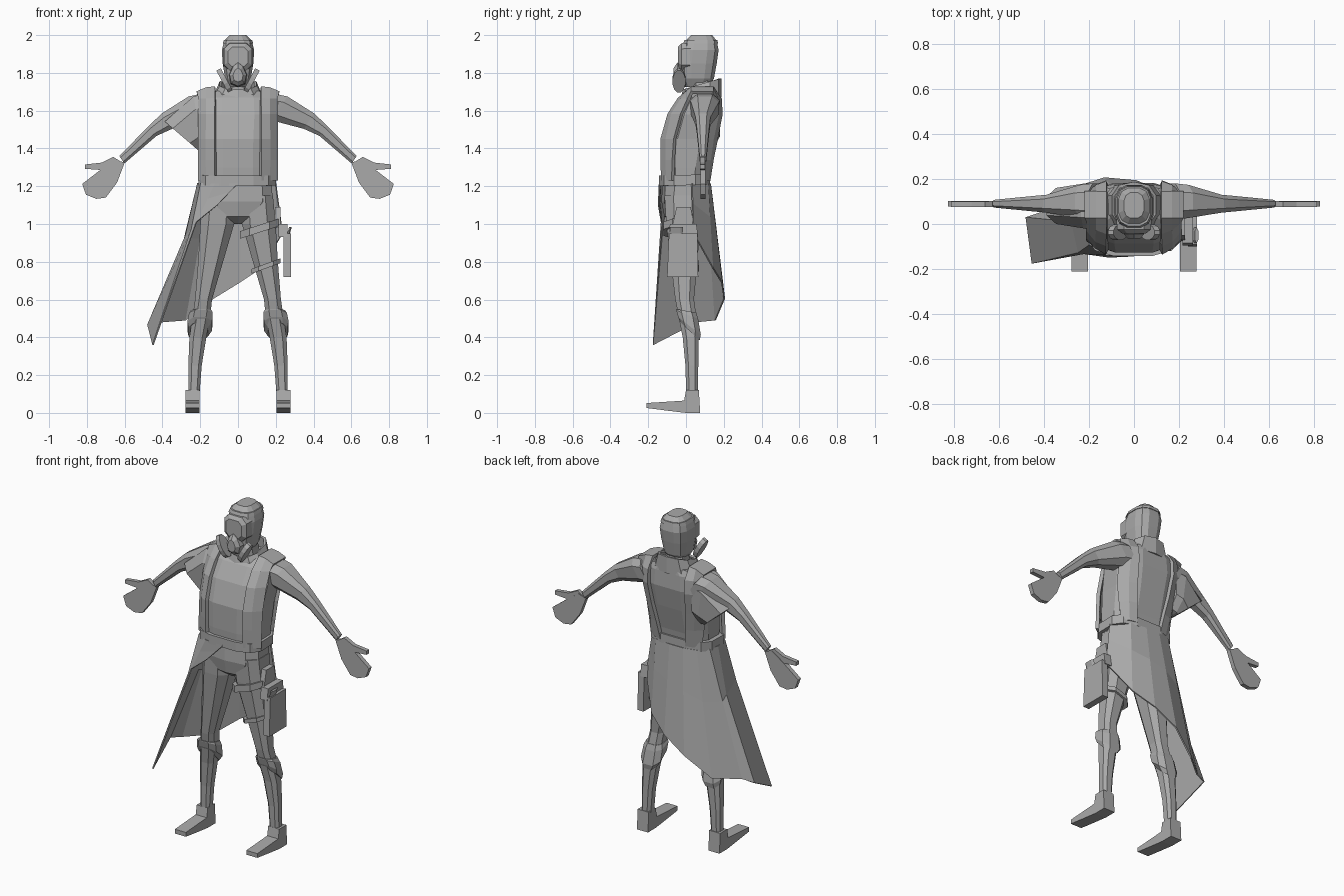
import bpy, bmesh, math
from mathutils import Vector as V

grey = bpy.data.materials.new("plain_grey")
grey.diffuse_color = (0.4, 0.4, 0.4, 1)


def mesh(name, verts, faces, solid=0):
    bm = bmesh.new()
    vs = [bm.verts.new(v) for v in verts]
    for f in faces:
        bm.faces.new([vs[i] for i in f])
    bmesh.ops.recalc_face_normals(bm, faces=bm.faces)
    me = bpy.data.meshes.new(name)
    bm.to_mesh(me)
    bm.free()
    me.materials.append(grey)
    ob = bpy.data.objects.new(name, me)
    bpy.context.collection.objects.link(ob)
    if solid:
        m = ob.modifiers.new("thickness", 'SOLIDIFY')
        m.thickness, m.offset = solid, 0
    return ob


def spow(a, p):
    return math.copysign(abs(a) ** p, a)


def ring(c, u, v, n=8, p=0.75):
    """Rounded-box cross-section around c with half axes u and v."""
    out = []
    for i in range(n):
        a = 2 * math.pi * (i + 0.5) / n
        out.append(V(c) + V(u) * spow(math.cos(a), p) + V(v) * spow(math.sin(a), p))
    return out


def loft(name, rings, s=1, cap=True, close=True, solid=0):
    n = len(rings[0])
    verts = [(v[0] * s, v[1], v[2]) for r in rings for v in r]
    faces = [(k * n + i, k * n + (i + 1) % n, (k + 1) * n + (i + 1) % n, (k + 1) * n + i)
             for k in range(len(rings) - 1) for i in range(n if close else n - 1)]
    if cap and close:
        faces += [tuple(range(n)), tuple(range((len(rings) - 1) * n, len(rings) * n))]
    return mesh(name, verts, faces, solid)


def level(z, x0, x1, yf, yb, n=8, p=0.75, slope=0):
    """Horizontal ring from its extents; slope lowers the back."""
    return ring(((x0 + x1) / 2, (yf + yb) / 2, z), ((x1 - x0) / 2, 0, 0),
                (0, (yb - yf) / 2, -slope), n, p)


def prism(name, pts, axis, a, b, s=1):
    """Extrude an outline between a and b along x or y."""
    put = (lambda p, t: (t, p[0], p[1])) if axis == 'x' else (lambda p, t: (p[0], t, p[1]))
    return loft(name, [[put(p, a) for p in pts], [put(p, b) for p in pts]], s)


# Torso
TORSO = [(1.20, .185, -.125, .11), (1.30, .19, -.13, .125), (1.45, .195, -.13, .16),
         (1.58, .21, -.09, .185), (1.67, .20, -.03, .18), (1.705, .13, .01, .175)]
loft("torso", [level(z, -r, r, f, b, 12, .65) for z, r, f, b in TORSO])


def torso_point(x, z, side, off):
    """Point on the torso front (-1) or back (1), pushed out by off."""
    for a, b in zip(TORSO, TORSO[1:]):
        if a[0] <= z <= b[0]:
            t = (z - a[0]) / (b[0] - a[0])
            _, r, f, k = [i + (j - i) * t for i, j in zip(a, b)]
    q = min(abs(x) / r, .97)
    y = (k - f) / 2 * (1 - q ** (2 / .65)) ** (.65 / 2)
    return V((x, (f + k) / 2 + side * (y + off), z))


# Shoulder straps running over from belt to belt
for s, nm in ((1, "left"), (-1, "right")):
    rows = []
    for z in (1.23, 1.34, 1.45, 1.58, 1.66):
        rows.append([torso_point(x, z, -1, .008) for x in (.12, .165, .205)])
    for y in (.03, .14):
        rows.append([V((x, y, z)) for x, z in ((.12, 1.72), (.165, 1.715), (.215, 1.695))])
    for z, d in ((1.66, 0), (1.58, 0), (1.45, .01), (1.34, .025), (1.23, .04)):
        rows.append([torso_point(x - d, z, 1, .008) for x in (.12, .165, .205)])
    loft("strap_" + nm, rows, s, close=False, solid=.02)

# Belt and pelvis
loft("belt", [level(z, -.215, .205, -.145, .13, 12, .65, -.003) for z in (1.205, 1.26)])
loft("pelvis", [level(z, -r, r, f, b, 10, .7) for z, r, f, b in
                ((1.22, .185, -.125, .11), (1.12, .19, -.13, .1),
                 (1.04, .12, -.115, .07), (1.0, .03, -.06, .03))])

# Neck and open collar
loft("neck", [level(1.66, -.075, .075, .02, .16), level(1.78, -.055, .055, .02, .14)])
loft("collar", [level(1.67, -.13, .13, -.02, .18, 10), level(1.74, -.095, .095, -.01, .18, 10, slope=-.03)],
     cap=False, solid=.014)

# Head, visor and helmet brow
loft("head", [level(z, -r, r, f, b, 12, .7) for z, r, f, b in
              ((1.725, .045, .0, .12), (1.77, .07, -.025, .15), (1.85, .083, -.03, .165),
               (1.92, .088, -.025, .175), (1.97, .075, -.005, .165), (2.0, .045, .025, .14))])
loft("visor", [ring((0, y, 1.885), (w, 0, 0), (0, 0, h), 8, .6) for y, w, h in
               ((.03, .083, .08), (-.025, .078, .075), (-.042, .055, .055))])
loft("brow_band", [level(1.955, -.083, .083, -.018, .172, 12, .7),
                   level(1.975, -.076, .076, -.01, .168, 12, .7)])
# Breathing mask and its two tilted filters
MUZZLE = [(0, 1.855), (.025, 1.835), (.045, 1.79), (.035, 1.745), (0, 1.73),
          (-.035, 1.745), (-.045, 1.79), (-.025, 1.835)]
loft("mask", [[(x * k, y, 1.785 + (z - 1.785) * k) for x, z in MUZZLE]
              for y, k in ((.0, 1.1), (-.045, 1), (-.065, .6))])
for s, nm in ((1, "left"), (-1, "right")):
    loft("filter_" + nm, [ring((.072 + d, -.037, 1.76 - d * .5), (.032, 0, .06), (0, .035, 0), 12, 1)
                          for d in (-.012, .012)], s)

# Arms, hands, legs, boots
THUMB = [(.62, 1.33), (.66, 1.355), (.72, 1.325), (.81, 1.315), (.81, 1.292), (.71, 1.285)]
HAND = [(.60, 1.325), (.65, 1.34), (.73, 1.285), (.825, 1.212), (.805, 1.155),
        (.75, 1.133), (.70, 1.14), (.64, 1.22)]
FOOT = [(-.21, .052), (-.21, .026), (-.1, .012), (0, 0), (.075, 0), (.068, .12), (0, .12), (-.01, .065)]
for s, nm in ((1, "left"), (-1, "right")):
    loft("arm_" + nm, [ring((x, y, z), (r * .55, 0, r * .84), (0, w, 0), 8) for x, y, z, r, w in
                       ((.16, .1, 1.62, .085, .085), (.22, .1, 1.612, .08, .078),
                        (.375, .09, 1.545, .052, .042), (.45, .09, 1.495, .036, .035),
                        (.615, .09, 1.34, .025, .018))], s)
    prism("hand_" + nm, HAND, 'y', .077, .103, s)
    prism("thumb_" + nm, THUMB, 'y', .075, .1, s)
    loft("leg_" + nm, [level(*a) for a in
                       ((1.15, .01, .19, -.12, .09), (1.0, .015, .205, -.11, .08),
                        (.8, .075, .215, -.085, .065), (.6, .135, .23, -.06, .045),
                        (.5, .145, .245, -.04, .06), (.4, .165, .26, -.02, .07),
                        (.25, .19, .265, -.005, .067), (.06, .205, .265, .0, .065))], s)
    loft("knee_cuff_" + nm, [level(.54, .137, .25, -.055, .058, slope=.01),
                             level(.52, .13, .262, -.055, .068, slope=.025),
                             level(.46, .133, .272, -.045, .082, slope=.05),
                             level(.43, .155, .265, -.03, .075, slope=.05)], s)
    prism("foot_" + nm, FOOT, 'x', .203, .277, s)

# Draped sleeve over one shoulder
loft("cape_sleeve", [ring((-.16, .075, 1.55), (0, 0, .15), (0, .105, 0), 8),
                     ring((-.215, .08, 1.535), (-.02, 0, .15), (0, .105, 0), 8),
                     ring((-.3, .08, 1.467), (-.093, 0, .08), (0, .085, 0), 8)])

# Wrapped cape skirt: waist, middle and hem rows, front edge to back edge
WAIST = [(0, -.14), (-.12, -.135), (-.195, -.09), (-.212, 0), (-.2, .06),
         (-.15, .11), (-.07, .128), (.02, .128), (.12, .115), (.2, .03)]
HEM = [(-.11, -.145, 1.10), (-.22, -.13, 1.01), (-.45, -.175, .36), (-.477, .03, .466),
       (-.41, .05, .48), (-.28, .155, .49), (-.13, .203, .605), (.01, .19, .69),
       (.13, .14, .77), (.235, .04, .95)]
waist = [V((x, y, 1.215)) for x, y in WAIST]
hem = [V(h) for h in HEM]
middle = [a.lerp(b, .4) for a, b in zip(waist, hem)]
middle[2], middle[3] = V((-.245, -.125, .97)), V((-.275, .01, .94))
loft("cape_skirt", [waist, middle, hem], close=False, solid=.008)

# Holster with thigh straps on the left leg
loft("thigh_strap_upper", [ring((.113, -.018, z), (.108, 0, .035), (0, .108, 0), 8) for z in (.955, .995)])
loft("thigh_strap_lower", [ring((.148, -.01, z), (.082, 0, .03), (0, .085, 0), 8) for z in (.765, .79)])
prism("holster", [(-.1, .72), (.065, .72), (.06, .95), (-.09, .95)], 'x', .24, .28)
prism("holster_flap", [(-.095, .93), (.065, .93), (.055, 1.0), (-.085, 1.0)], 'x', .215, .262)
prism("holster_hanger", [(-.075, .98), (.045, .98), (.025, 1.09), (-.05, 1.09)], 'x', .195, .225)
loft("holster_grip", [ring((x, -.05, z), (.008, 0, 0), (0, .035, 0), 6) for x, z in ((.25, .89), (.278, .985))])
